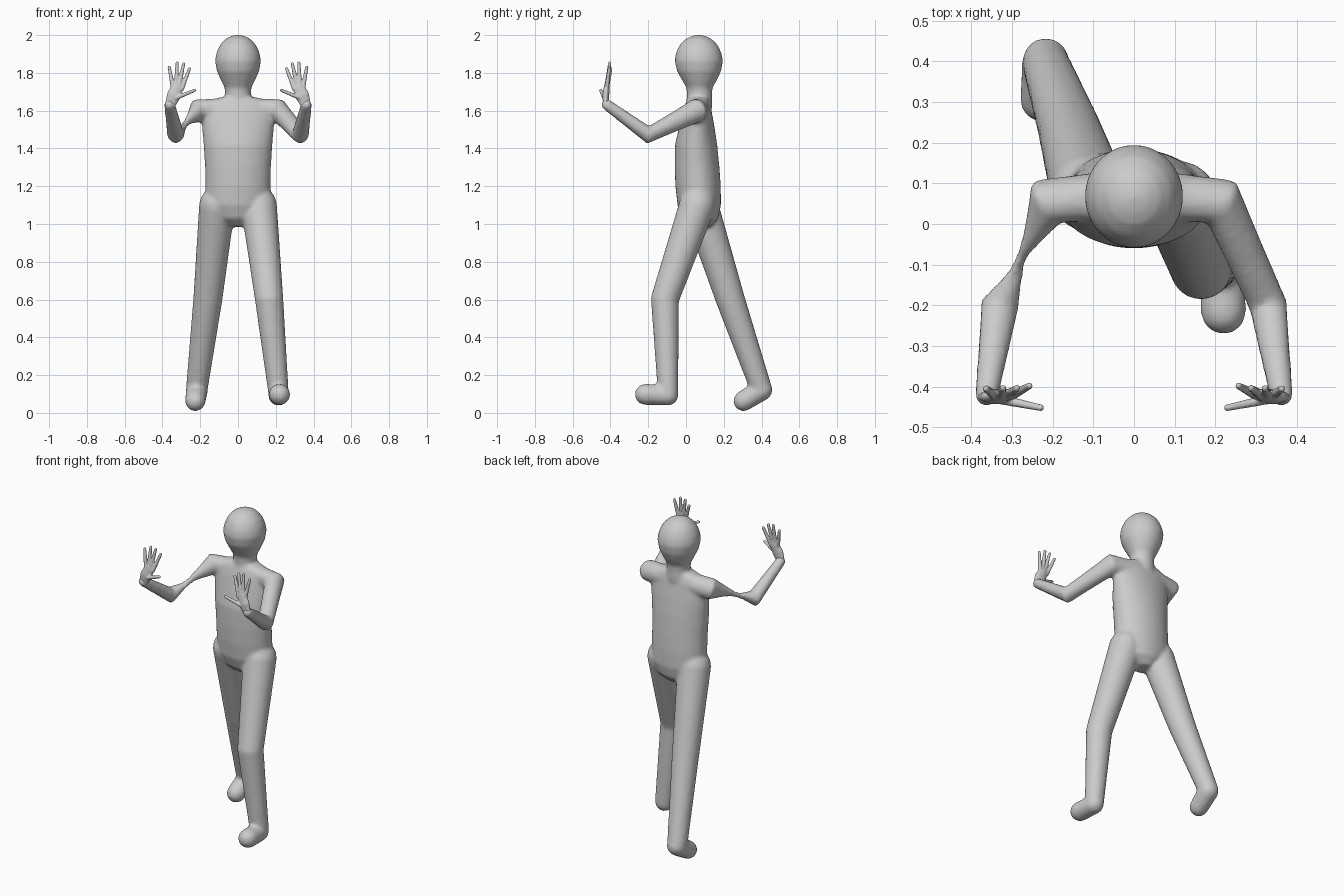
import bpy, bmesh, math
from mathutils import Vector

old = bpy.data.objects.get("Cube")
if old:
    bpy.data.objects.remove(old)

grey = bpy.data.materials.new("plain_grey")
grey.use_nodes = True
grey.diffuse_color = (0.6, 0.6, 0.6, 1)
grey.node_tree.nodes["Principled BSDF"].inputs["Base Color"].default_value = (0.6, 0.6, 0.6, 1)


def skin(bm, rings):
    """Bridge equal rings of points into a closed shape."""
    loops = [[bm.verts.new(p) for p in ring] for ring in rings]
    n = len(loops[0])
    for a, b in zip(loops, loops[1:]):
        for i in range(n):
            j = (i + 1) % n
            bm.faces.new((a[i], a[j], b[j], b[i]))
    bm.faces.new(loops[0][::-1])
    bm.faces.new(loops[-1])


def limb(bm, points, radii, sides=24, flat=1.0):
    """Round-ended tube through points; flat squashes it front to back."""
    pts = [Vector(p) for p in points]
    dirs = [(b - a).normalized() for a, b in zip(pts, pts[1:])]
    stations = []
    for i, (p, r) in enumerate(zip(pts, radii)):
        before, after = dirs[max(i - 1, 0)], dirs[min(i, len(dirs) - 1)]
        t = (before + after).normalized()
        if i in (0, len(pts) - 1):
            sign = -1 if i == 0 else 1
            cap = [(p + t * sign * r * math.sin(a), t, r * math.cos(a))
                   for a in (0, 0.4, 0.8, 1.2, 1.5)]
            stations += cap[::sign]
        else:
            stations.append((p, t, r))
    rings = []
    for c, t, r in stations:
        ref = Vector((0, 1, 0)) if abs(t.y) < 0.8 else Vector((1, 0, 0))
        u = ref.cross(t).normalized()
        v = t.cross(u)
        rings.append([c + u * r * math.cos(a) + v * r * flat * math.sin(a)
                      for a in (2 * math.pi * k / sides for k in range(sides))])
    skin(bm, rings)


def lathe(bm, profile, sides=40):
    """Stack of ellipses: height, half width, front y, back y."""
    rings = []
    for z, w, front, back in profile:
        mid, depth = (front + back) / 2, (back - front) / 2
        rings.append([(w * math.cos(a), mid + depth * math.sin(a), z)
                      for a in (2 * math.pi * k / sides for k in range(sides))])
    skin(bm, rings)


def finish(bm, name, voxel, smooth):
    """Fuse the overlapping pieces into one smooth skin."""
    bmesh.ops.recalc_face_normals(bm, faces=bm.faces)
    mesh = bpy.data.meshes.new(name)
    bm.to_mesh(mesh)
    bm.free()
    mesh.materials.append(grey)
    obj = bpy.data.objects.new(name, mesh)
    bpy.context.collection.objects.link(obj)
    fuse = obj.modifiers.new("fuse", 'REMESH')
    fuse.mode = 'VOXEL'
    fuse.voxel_size = voxel
    fuse.use_smooth_shade = True
    soften = obj.modifiers.new("soften", 'SMOOTH')
    soften.factor = 0.5
    soften.iterations = smooth
    for p in mesh.polygons:
        p.use_smooth = True
    return obj


body = bmesh.new()

# Torso, from crotch to shoulders
lathe(body, [(0.985, 0.05, 0.03, 0.13), (1.03, 0.13, -0.02, 0.17),
             (1.1, 0.175, -0.045, 0.185), (1.2, 0.173, -0.056, 0.184),
             (1.3, 0.174, -0.06, 0.177), (1.42, 0.182, -0.058, 0.165),
             (1.52, 0.19, -0.035, 0.15), (1.6, 0.195, -0.015, 0.135),
             (1.645, 0.18, 0.0, 0.125), (1.67, 0.1, 0.01, 0.12)])

# Neck and egg-shaped head
lathe(body, [(1.62, 0.075, 0.0, 0.14), (1.68, 0.068, 0.005, 0.138),
             (1.72, 0.07, 0.003, 0.14), (1.76, 0.09, -0.02, 0.163),
             (1.81, 0.112, -0.048, 0.186), (1.865, 0.122, -0.06, 0.196),
             (1.91, 0.113, -0.052, 0.186), (1.95, 0.094, -0.032, 0.166),
             (1.98, 0.065, -0.001, 0.135), (1.995, 0.036, 0.03, 0.104),
             (2.002, 0.008, 0.06, 0.074)])

# Arms reaching forward with bent elbows
for s in (-1, 1):
    limb(body, [(s * 0.05, 0.07, 1.605), (s * 0.215, 0.055, 1.6),
                (s * 0.33, -0.2, 1.472), (s * 0.362, -0.42, 1.632)],
         [0.062, 0.062, 0.047, 0.029])

# Left leg stepping forward, right leg trailing
limb(body, [(0.11, 0.06, 1.1), (0.165, -0.112, 0.6), (0.215, -0.095, 0.1)],
     [0.096, 0.075, 0.054])
limb(body, [(-0.11, 0.075, 1.1), (-0.16, 0.235, 0.6), (-0.217, 0.395, 0.135)],
     [0.096, 0.077, 0.058])

# Feet
limb(body, [(0.215, -0.095, 0.093), (0.22, -0.215, 0.098)], [0.054, 0.056])
limb(body, [(-0.217, 0.4, 0.122), (-0.226, 0.305, 0.063)], [0.058, 0.054])

finish(body, "body", 0.011, 4)

# Raised open hands: palm, four fingers, thumb
fingers = [((0.344, -0.42, 1.72), (0.364, -0.405, 1.83)),
           ((0.328, -0.42, 1.73), (0.322, -0.404, 1.852)),
           ((0.312, -0.42, 1.73), (0.288, -0.404, 1.848)),
           ((0.298, -0.42, 1.715), (0.257, -0.398, 1.822)),
           ((0.335, -0.43, 1.665), (0.229, -0.452, 1.708))]
for s, side in ((1, "left"), (-1, "right")):
    hand = bmesh.new()
    limb(hand, [(s * 0.358, -0.425, 1.635), (s * 0.34, -0.425, 1.68),
                (s * 0.322, -0.42, 1.722)], [0.028, 0.037, 0.031], flat=0.5)
    for base, tip in fingers:
        limb(hand, [(s * x, y, z) for x, y, z in (base, tip)],
             [0.0125, 0.0085], sides=12)
    finish(hand, side + "_hand", 0.004, 2)
